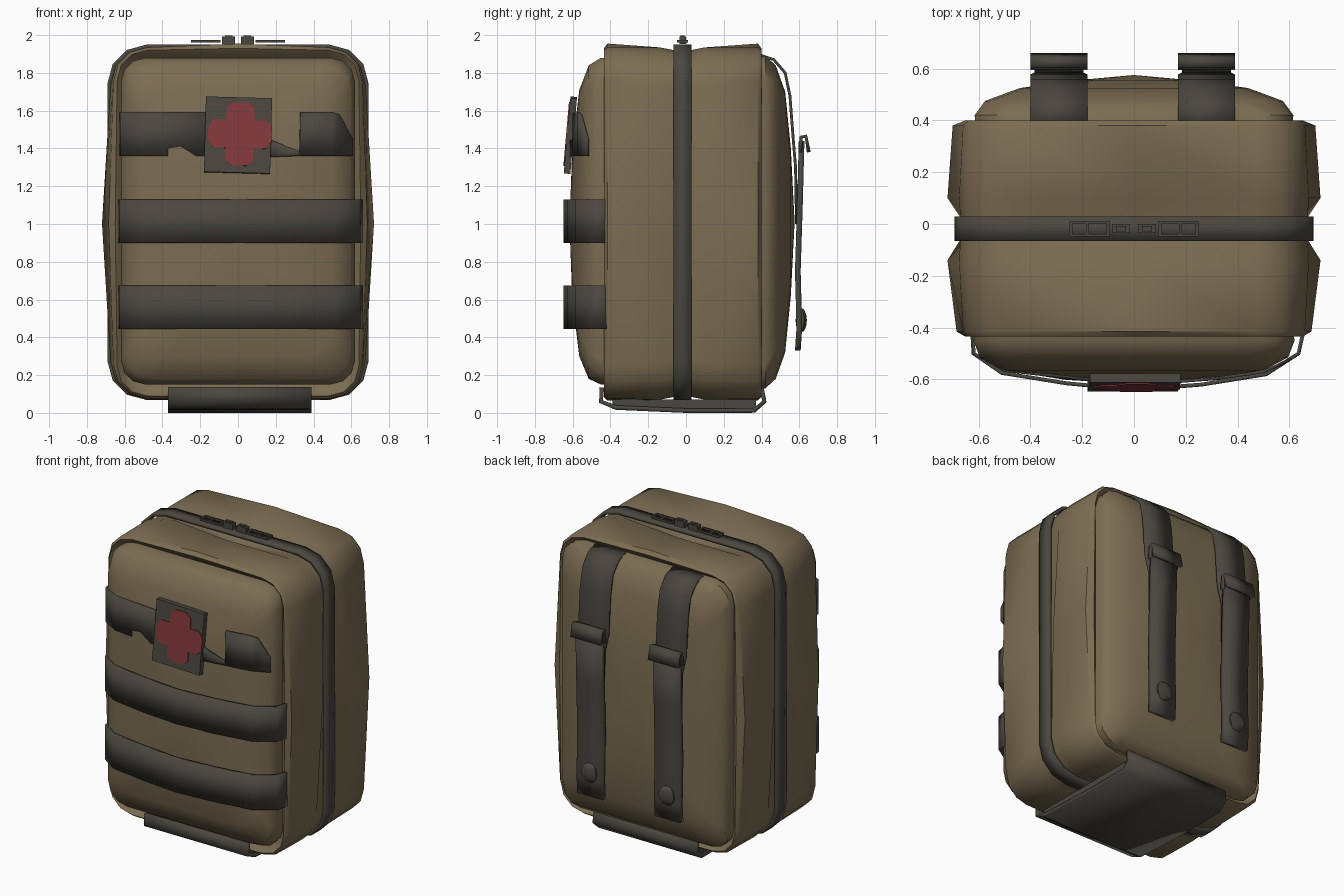
import bpy, bmesh, math
from mathutils import Vector, Matrix

if "Cube" in bpy.data.objects:
    bpy.data.objects.remove(bpy.data.objects["Cube"])


def material(name, rgb):
    m = bpy.data.materials.new(name)
    m.diffuse_color = (*rgb, 1)
    m.use_nodes = True
    m.node_tree.nodes["Principled BSDF"].inputs["Base Color"].default_value = m.diffuse_color
    return m


TAN = material("tan fabric", (0.20, 0.152, 0.085))
GREY = material("dark grey webbing", (0.068, 0.063, 0.050))
RED = material("red cross", (0.23, 0.040, 0.045))


def finish(name, bm, mat, angle=40):
    bmesh.ops.recalc_face_normals(bm, faces=bm.faces)
    me = bpy.data.meshes.new(name)
    bm.to_mesh(me)
    bm.free()
    me.materials.append(mat)
    ob = bpy.data.objects.new(name, me)
    bpy.context.collection.objects.link(ob)
    bpy.ops.object.select_all(action='DESELECT')
    ob.select_set(True)
    bpy.context.view_layer.objects.active = ob
    bpy.ops.object.shade_smooth_by_angle(angle=math.radians(angle))
    return ob


def ring(y, hw, z0, z1, r, b=0.0, t=0.0):
    """Rounded rectangle at depth y; b bulges the sides, t bulges the top."""
    zm = (z0 + z1) / 2
    mids = [(hw + b, zm), (0, z1 + t), (-hw - b, zm), (0, z0 - t * 0.5)]
    corners = [(hw - r, z1 - r), (-hw + r, z1 - r), (-hw + r, z0 + r), (hw - r, z0 + r)]
    pts = []
    for q in range(4):
        pts.append(mids[q])
        for k in range(4):
            a = math.radians(90 * q + 30 * k)
            pts.append((corners[q][0] + r * math.cos(a), corners[q][1] + r * math.sin(a)))
    return [Vector((x, y, z)) for x, z in pts]


def loft(name, sections, mat, tip0=0.0, tip1=0.0):
    bm = bmesh.new()
    rings = [[bm.verts.new(p) for p in ring(*s)] for s in sections]
    n = len(rings[0])
    for a, b in zip(rings, rings[1:]):
        for i in range(n):
            bm.faces.new((a[i], a[(i + 1) % n], b[(i + 1) % n], b[i]))
    for rg, s, tip in ((rings[0], sections[0], tip0), (rings[-1], sections[-1], tip1)):
        c = bm.verts.new((0, s[0] + tip, (s[2] + s[3]) / 2))
        for i in range(n):
            bm.faces.new((rg[i], rg[(i + 1) % n], c))
    return finish(name, bm, mat, 45)


def ribbon(name, path, wide, mat, thick=0.02, closed=False, scale=None):
    """Flat strap along a path, as wide as the wide vector (scaled per point)."""
    bm = bmesh.new()
    scale = scale or [1] * len(path)
    w = Vector(wide) / 2
    rows = [(bm.verts.new(Vector(p) - w * s), bm.verts.new(Vector(p) + w * s)) for p, s in zip(path, scale)]
    pairs = list(zip(rows, rows[1:])) + ([(rows[-1], rows[0])] if closed else [])
    for a, b in pairs:
        bm.faces.new((a[0], a[1], b[1], b[0]))
    ob = finish(name, bm, mat)
    mod = ob.modifiers.new("thickness", 'SOLIDIFY')
    mod.thickness = thick
    mod.offset = 0
    return ob


def box(name, c, size, mat, rot=None):
    bm = bmesh.new()
    m = Matrix.Translation(c) @ (rot or Matrix()) @ Matrix.Diagonal((*size, 1))
    bmesh.ops.create_cube(bm, size=1, matrix=m)
    return finish(name, bm, mat)


# Main body: two padded halves with a valley for the zip and a rim at each end
loft("main_body", [
    (-0.39, 0.60, 0.14, 1.88, 0.13),
    (-0.415, 0.62, 0.11, 1.90, 0.14),
    (-0.435, 0.64, 0.09, 1.92, 0.16, 0.01, 0.01),
    (-0.415, 0.66, 0.075, 1.935, 0.18, 0.025, 0.02),
    (-0.14, 0.675, 0.07, 1.935, 0.20, 0.045, 0.0),
    (-0.06, 0.67, 0.085, 1.92, 0.20, -0.025, -0.07),
    (0.025, 0.67, 0.085, 1.92, 0.20, -0.025, -0.07),
    (0.10, 0.675, 0.07, 1.935, 0.20, 0.045, 0.0),
    (0.38, 0.66, 0.075, 1.935, 0.18, 0.04, 0.02),
    (0.40, 0.64, 0.09, 1.92, 0.16, 0.01, 0.01),
    (0.38, 0.62, 0.11, 1.90, 0.14),
    (0.355, 0.60, 0.14, 1.88, 0.13)], TAN)

# Domed front pocket and domed back panel
loft("front_pocket", [
    (-0.36, 0.605, 0.15, 1.88, 0.12),
    (-0.45, 0.62, 0.15, 1.88, 0.13),
    (-0.515, 0.595, 0.18, 1.84, 0.14),
    (-0.565, 0.50, 0.30, 1.71, 0.14),
    (-0.602, 0.26, 0.60, 1.40, 0.14)], TAN, 0, -0.015)
loft("back_panel", [
    (0.33, 0.61, 0.13, 1.89, 0.12),
    (0.42, 0.615, 0.13, 1.89, 0.13),
    (0.475, 0.575, 0.18, 1.84, 0.14),
    (0.525, 0.44, 0.32, 1.70, 0.14),
    (0.555, 0.22, 0.62, 1.40, 0.14)], TAN, 0, 0.02)

# Zip band around the whole bag
ribbon("zip_band", ring(-0.018, 0.682, 0.078, 1.94, 0.20), (0, 0.095, 0), GREY, 0.02, True)

# Zip sliders with open-frame pulls on top
for s in (-1, 1):
    box("zip_slider", (s * 0.05, -0.018, 1.972), (0.07, 0.035, 0.04), GREY)
    box("zip_slider_cap", (s * 0.05, -0.018, 1.992), (0.04, 0.02, 0.014), GREY)
    for dy in (-0.025, 0.025):
        box("pull_side", (s * 0.17, -0.018 + dy, 1.968), (0.155, 0.009, 0.014), GREY)
    for x in (0.10, 0.18, 0.243):
        box("pull_bar", (s * x, -0.018, 1.968), (0.012, 0.055, 0.014), GREY)

# Front webbing: two full straps, and the sunken upper one in two pieces
front = [(-0.625, -0.41), (-0.62, -0.50), (-0.51, -0.575), (-0.26, -0.615), (0, -0.64),
         (0.26, -0.62), (0.51, -0.58), (0.635, -0.50), (0.655, -0.41)]
for z in (0.56, 1.015):
    ribbon("front_strap", [(x, y, z) for x, y in front], (0, 0, 0.23), GREY, 0.015)
ribbon("upper_strap_left", [(-0.622, -0.41, 1.475), (-0.617, -0.50, 1.475), (-0.50, -0.565, 1.475),
                            (-0.15, -0.603, 1.475)], (0, 0, 0.23), GREY, 0.012)
ribbon("upper_strap_right", [(0.17, -0.608, 1.40), (0.325, -0.596, 1.373), (0.33, -0.595, 1.475),
                             (0.50, -0.57, 1.475), (0.535, -0.555, 1.47), (0.607, -0.52, 1.405)],
       (0, 0, 0.23), GREY, 0.012, False, [0.4, 0.11, 1, 1, 0.95, 0.4])

# Medical patch, leaning slightly and holding a rounded cross
tilt = Matrix.Rotation(math.radians(-5), 4, 'X') @ Matrix.Rotation(math.radians(1.5), 4, 'Y')
centre = Vector((0, -0.612, 1.47))
box("patch", centre, (0.35, 0.035, 0.40), GREY, tilt)
bm = bmesh.new()
outline = []
for q in range(4):
    a = math.radians(90 * q)
    for x, z in ((0.075, 0.075), (0.14, 0.075), (0.168, 0.04), (0.168, -0.04), (0.14, -0.075)):
        outline.append((x * math.cos(a) + z * math.sin(a), z * math.cos(a) - x * math.sin(a)))
face = bm.faces.new([bm.verts.new((x + 0.01, -0.023, z + 0.005)) for x, z in outline])
ext = bmesh.ops.extrude_face_region(bm, geom=[face])
bmesh.ops.translate(bm, vec=(0, 0.008, 0), verts=[v for v in ext["geom"] if isinstance(v, bmesh.types.BMVert)])
bm.transform(Matrix.Translation(centre) @ tilt)
finish("red_cross", bm, RED)

# Back straps: upper webbing, folded hook, hanging tab and press stud
for x in (-0.29, 0.28):
    ribbon("back_upper_strap", [(x, 0.39, 1.895), (x, 0.465, 1.87), (x, 0.525, 1.80), (x, 0.55, 1.68),
                                (x, 0.57, 1.42), (x, 0.58, 1.30), (x, 0.585, 1.0)],
           (0.22, 0, 0), GREY, 0.015, False, [1, 1, 1, 1, 1, 0.8, 0.8])
    ribbon("back_hook", [(x, 0.605, 1.38), (x, 0.61, 1.46), (x, 0.635, 1.465), (x, 0.65, 1.38)],
           (0.22, 0, 0), GREY, 0.02)
    ribbon("back_tab", [(x, 0.612, 1.44), (x, 0.603, 1.1), (x, 0.592, 0.75), (x, 0.60, 0.45),
                        (x, 0.592, 0.33)], (0.19, 0, 0), GREY, 0.03)
    bm = bmesh.new()
    bmesh.ops.create_uvsphere(bm, u_segments=6, v_segments=6, radius=1,
                              matrix=Matrix.Translation((x, 0.61, 0.49))
                              @ Matrix.Diagonal((0.065, 0.03, 0.065, 1)))
    finish("press_stud", bm, GREY, 50)

# Base panel, turned up at the front and back
ribbon("base_panel", [(0.01, -0.445, 0.135), (0.01, -0.45, 0.06), (0.01, -0.37, 0.028), (0.01, 0.0, 0.012),
                      (0.01, 0.36, 0.012), (0.01, 0.415, 0.06), (0.01, 0.40, 0.13)],
       (0.76, 0, 0), GREY, 0.024)
box("base_pad", (0.01, -0.01, 0.045), (0.74, 0.76, 0.05), GREY)
